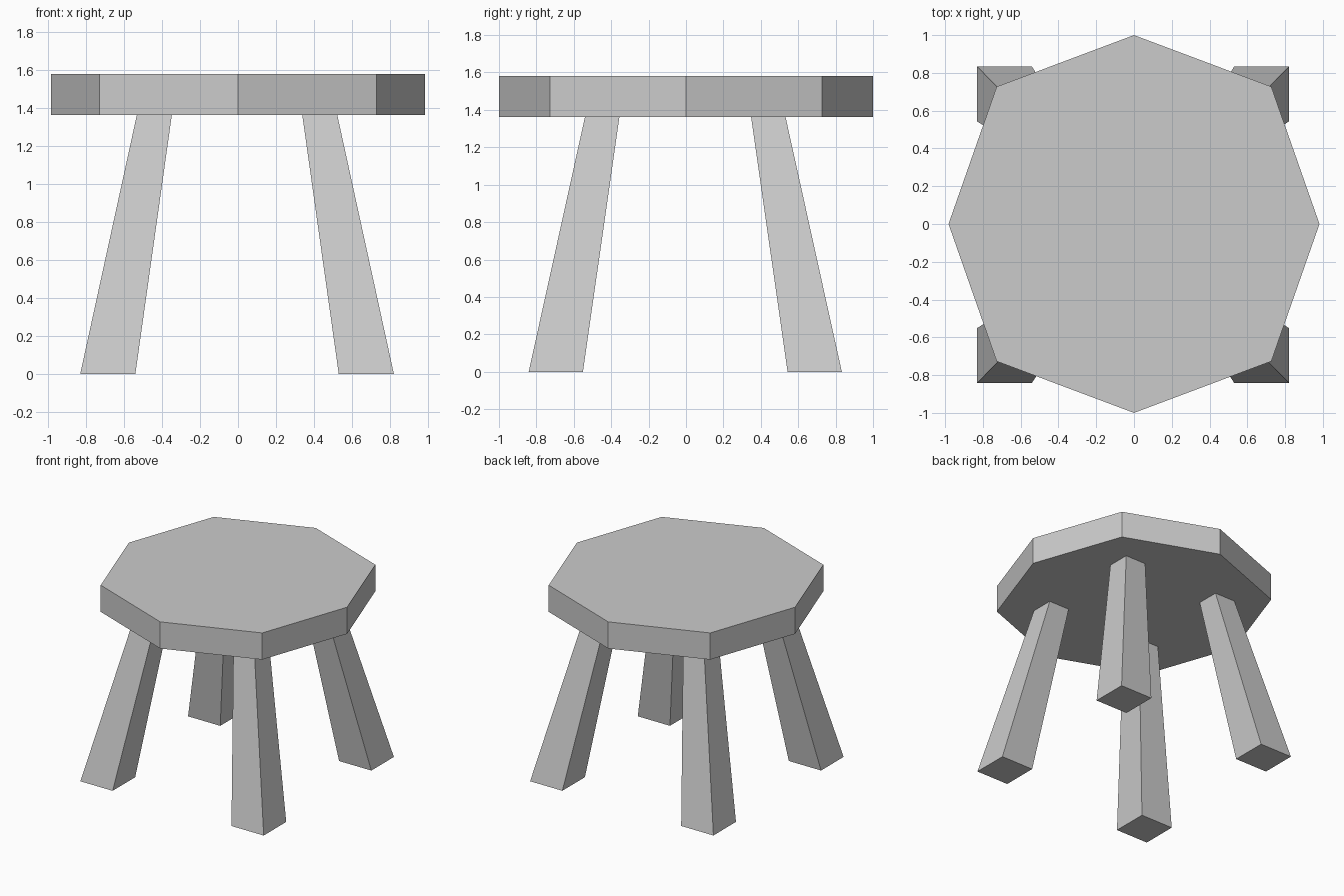
import bpy, bmesh

if "Cube" in bpy.data.objects:
    bpy.data.objects.remove(bpy.data.objects["Cube"])


def loft(name, bottom, top, z0, z1):
    """Closed flat-faced solid between two matching outlines."""
    bm = bmesh.new()
    lo = [bm.verts.new((x, y, z0)) for x, y in bottom]
    hi = [bm.verts.new((x, y, z1)) for x, y in top]
    n = len(lo)
    bm.faces.new(lo[::-1])
    bm.faces.new(hi)
    for i in range(n):
        j = (i + 1) % n
        bm.faces.new((lo[i], lo[j], hi[j], hi[i]))
    bmesh.ops.recalc_face_normals(bm, faces=bm.faces)
    mesh = bpy.data.meshes.new(name)
    bm.to_mesh(mesh)
    bm.free()
    obj = bpy.data.objects.new(name, mesh)
    bpy.context.collection.objects.link(obj)
    return obj


def rect(cx, cy, half):
    return [(cx - half, cy - half), (cx + half, cy - half),
            (cx + half, cy + half), (cx - half, cy + half)]


UNDERSIDE, TOP = 1.363, 1.58

# Eight-sided seat slab
D = 0.727
octagon = [(0.982, 0), (D, D), (0, 1), (-D, D),
           (-0.982, 0), (-D, -D), (0, -1), (D, -D)]
loft("seat", octagon, octagon, UNDERSIDE, TOP)

# Four splayed legs, thicker at the foot, set very slightly off centre
OX, OY = -0.005, -0.004
for depth, sy in (("front", -1), ("back", 1)):
    for side, sx in (("left", -1), ("right", 1)):
        foot = rect(OX + sx * 0.68, OY + sy * 0.692, 0.145)
        head = rect(OX + sx * 0.435, OY + sy * 0.444, 0.092)
        loft(f"{depth}_{side}_leg", foot, head, 0, UNDERSIDE)
